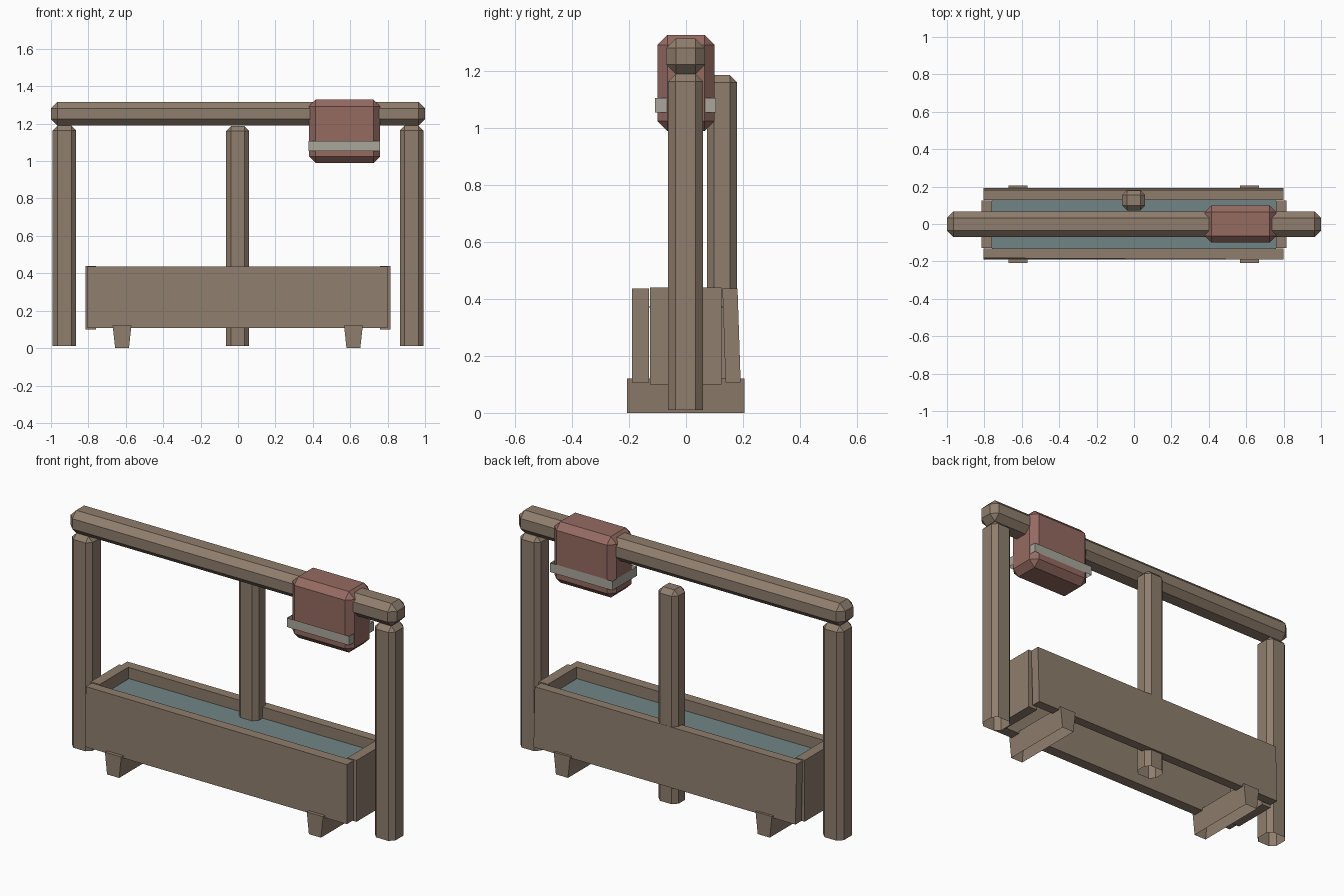
import bpy, bmesh
from mathutils import Vector

cube = bpy.data.objects.get("Cube")
if cube:
    bpy.data.objects.remove(cube, do_unlink=True)


def material(name, rgb):
    m = bpy.data.materials.new(name)
    m.use_nodes = True
    col = (*rgb, 1)
    m.diffuse_color = col
    m.node_tree.nodes["Principled BSDF"].inputs["Base Color"].default_value = col
    return m


wood = material("weathered wood", (0.275, 0.208, 0.153))
leather = material("red leather", (0.30, 0.145, 0.12))
strap = material("pale strap", (0.40, 0.39, 0.33))
water = material("water", (0.165, 0.235, 0.235))


def box(name, mat, lo, hi, bevel=0, open_sides=(), shape=None):
    """Box from corner to corner; open_sides lists z directions left without a face."""
    lo, hi = Vector(lo), Vector(hi)
    mid, size = (lo + hi) / 2, hi - lo
    bm = bmesh.new()
    bmesh.ops.create_cube(bm, size=1)
    for v in bm.verts:
        v.co = Vector(a * b for a, b in zip(v.co, size)) + mid
    if shape:
        for v in bm.verts:
            shape(v.co, mid)
    bm.normal_update()
    gone = [f for f in bm.faces if round(f.normal.z) in open_sides and abs(f.normal.z) > 0.9]
    bmesh.ops.delete(bm, geom=gone, context="FACES_ONLY")
    if bevel:
        edges = [e for e in bm.edges if not e.is_boundary]
        bmesh.ops.bevel(bm, geom=edges, offset=bevel, segments=1,
                        affect="EDGES", profile=0.5, clamp_overlap=True)
    mesh = bpy.data.meshes.new(name)
    bm.to_mesh(mesh)
    bm.free()
    mesh.materials.append(mat)
    ob = bpy.data.objects.new(name, mesh)
    bpy.context.collection.objects.link(ob)
    return ob


# Frame: two end posts, a post behind the trough, and the top rail
for side, x in (("right", -0.928), ("left", 0.928)):
    box(side + "_post", wood, (x - 0.063, -0.063, 0.01), (x + 0.063, 0.06, 1.19), 0.026, (-1,))
box("back_post", wood, (-0.063, 0.073, 0.01), (0.06, 0.18, 1.187), 0.026, (-1,))
box("top_rail", wood, (-1, -0.07, 1.19), (1, 0.067, 1.315), 0.034)


# Trough boards, with the back one leaning inwards
def lean(co, mid):
    co.y += -0.007 if co.z > mid.z else 0.004


def sag(co, mid):
    if co.y < mid.y and co.z > mid.z:
        co.y += 0.008 if co.x < 0 else 0


box("front_board", wood, (-0.805, -0.19, 0.107), (0.8, -0.13, 0.437), shape=sag)
box("back_board", wood, (-0.805, 0.135, 0.107), (0.8, 0.188, 0.437), shape=lean)
for side, x in (("right", -0.787), ("left", 0.787)):
    box(side + "_end_board", wood, (x - 0.028, -0.127, 0.1), (x + 0.028, 0.125, 0.44))

# Water surface
box("water_surface", water, (-0.76, -0.135, 0.37), (0.76, 0.135, 0.374))


# Tapered feet across the trough
def taper(co, mid):
    if co.z < mid.z:
        co.x += 0.013 if co.x < mid.x else -0.013


for side, x in (("right", -0.62), ("left", 0.617)):
    box(side + "_foot", wood, (x - 0.05, -0.208, 0), (x + 0.05, 0.205, 0.12),
        open_sides=(-1,), shape=taper)

# Saddle pack over the rail, with an open strap around it
box("saddle_pack", leather, (0.38, -0.1, 0.99), (0.76, 0.1, 1.328), 0.035)
box("pack_strap", strap, (0.376, -0.109, 1.055), (0.758, 0.106, 1.106), open_sides=(-1, 1))
